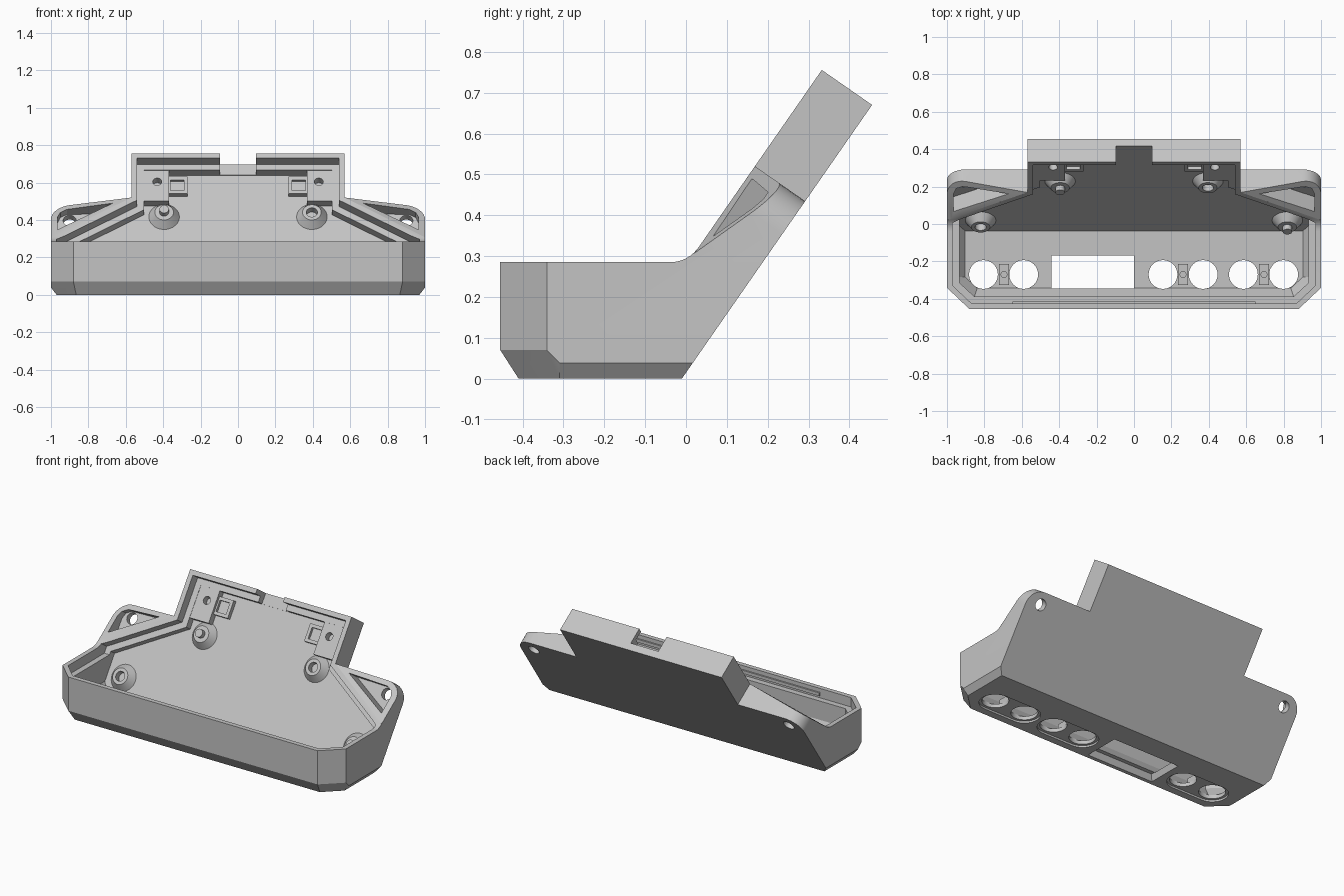
import bpy, bmesh, math
from mathutils import Vector

if "Cube" in bpy.data.objects:
    bpy.data.objects.remove(bpy.data.objects["Cube"])

grey = bpy.data.materials.new("light_grey_plastic")
grey.use_nodes = True
grey.diffuse_color = (0.55, 0.55, 0.55, 1)
grey.node_tree.nodes["Principled BSDF"].inputs["Base Color"].default_value = (0.55, 0.55, 0.55, 1)

# Leaning back panel frame: s runs up the panel, t is the height off its back
ANGLE = math.radians(55.2)
C, S = math.cos(ANGLE), math.sin(ANGLE)
THICK, RIM, TOP, SHOULDER = 0.15, 0.285, 0.816, 0.529
FOLD = -0.602                       # slope of the diagonal wall in x, s


def lean(s, t):
    return (-0.01 + C * s - S * t, S * s + C * t)


def panel(x, s, t):
    return Vector((x, *lean(s, t)))


def level(x, y, z):
    return Vector((x, y, z))


def sideways(y, z, x):
    return Vector((x, y, z))


def make(name, bm):
    bmesh.ops.recalc_face_normals(bm, faces=bm.faces)
    mesh = bpy.data.meshes.new(name)
    bm.to_mesh(mesh)
    bm.free()
    mesh.materials.append(grey)
    ob = bpy.data.objects.new(name, mesh)
    bpy.context.collection.objects.link(ob)
    return ob


def prism(name, loop, lo, hi, frame, end_loop=None):
    bm = bmesh.new()
    a = [bm.verts.new(frame(u, v, lo)) for u, v in loop]
    b = [bm.verts.new(frame(u, v, hi)) for u, v in end_loop or loop]
    bm.faces.new(a)
    bm.faces.new(b)
    for i in range(len(a)):
        j = (i + 1) % len(a)
        bm.faces.new((a[i], a[j], b[j], b[i]))
    return make(name, bm)


def hull(name, points):
    bm = bmesh.new()
    for p in points:
        bm.verts.new(p)
    bmesh.ops.convex_hull(bm, input=bm.verts)
    bmesh.ops.dissolve_limit(bm, angle_limit=0.01, verts=bm.verts, edges=bm.edges)
    return make(name, bm)


def combine(target, tool, op="DIFFERENCE"):
    mod = target.modifiers.new("cut", "BOOLEAN")
    mod.object, mod.operation, mod.solver = tool, op, "EXACT"
    bpy.context.view_layer.update()
    graph = bpy.context.evaluated_depsgraph_get()
    mesh = bpy.data.meshes.new_from_object(target.evaluated_get(graph))
    target.modifiers.clear()
    target.data = mesh
    bpy.data.objects.remove(tool)
    return target


def rect(x0, x1, v0, v1):
    return [(x0, v0), (x1, v0), (x1, v1), (x0, v1)]


def ring(x, v, r, n=32):
    return [(x + r * math.cos(math.tau * i / n), v + r * math.sin(math.tau * i / n)) for i in range(n)]


def mirrored(half):
    return half + [(-x, v) for x, v in reversed(half)]


def inner_outline(o):
    edge = lambda x: SHOULDER + FOLD * (x - 0.57) - o / 0.857
    return mirrored([(1 - o, -0.6), (1 - o, edge(1 - o)), (0.57 - o, edge(0.57 - o)), (0.57 - o, TOP - o)])


def tub(o, z0):
    # Block with chamfered front corners and bottom edges, inset by o
    k = 0.4 * o
    pts = []
    for m in (-1, 1):
        for x, y, z in ((1.001, 0.7, 0.04), (1.001, 0.7, 1.5), (0.97, 0.7, 0),
                        (1.001, -0.31 + k, 0.04), (0.97, -0.31 + k, 0)):
            pts.append((m * (x - o), y, z + z0))
        for z in (0.07, 1.5):
            pts += [(m * (1.001 - o), -0.34 + k, z + z0), (m * (0.88 - k), -0.455 + o, z + z0)]
        pts.append((m * (0.865 - k), -0.41 + o, z0))
    return hull("tub_cutter", pts)


# Outer shell: side profile trimmed by the panel outline and the tub block
q0, q1, q2 = Vector(lean(0.285, THICK)), Vector((0.003, RIM)), Vector((-0.04, RIM))
fillet = [tuple((1 - u) ** 2 * q0 + 2 * u * (1 - u) * q1 + u * u * q2) for u in (i / 6 for i in range(7))]
profile = [(-0.6, -0.16), lean(-0.2, 0), lean(0.9, 0), lean(0.9, THICK)] + fillet + [(-0.6, RIM)]
case = prism("case", profile, -1.2, 1.2, sideways)
corner = [(0.9 + 0.1 * math.cos(a), SHOULDER - 0.1 + 0.1 * math.sin(a))
          for a in (math.pi / 2 * i / 8 for i in range(9))]
outline = mirrored([(1, -0.6)] + corner + [(0.57, SHOULDER), (0.57, TOP)])
combine(case, prism("outline_cutter", outline, -0.2, 0.9, panel), "INTERSECT")
combine(case, tub(0, 0), "INTERSECT")

# Ears: tops fold down from the diagonal wall, pocket and screw hole inside
for m in (-1, 1):
    pts = []
    for x, s in ((0.572, 0.528), (1.02, 0.258), (1.02, 0.57), (0.572, 0.57)):
        drop = 0.42 * ((x - 0.57) * 0.516 + (s - SHOULDER) * 0.857)
        pts += [panel(m * x, s, THICK - drop), panel(m * x, s, 0.4)]
    combine(case, hull("ear_cutter", pts))
    pocket = [(0.965, 0.33), (0.965, 0.44), (0.95, 0.475), (0.915, 0.495), (0.67, 0.5)]
    combine(case, prism("pocket_cutter", [(m * x, s) for x, s in pocket], 0.04, 0.4, panel))
    combine(case, prism("ear_hole_cutter", ring(m * 0.9, 0.455, 0.035), -0.1, 0.2, panel))

# Cavity and the stepped rim for a lid
for o, floor, back, z0 in ((0.067, 0.035, 0.042, 0.035), (0.03, 0.225, 0.09, -0.3)):
    shape = [(-0.7, floor), lean((floor - C * back) / S, back), lean(1, back), lean(1, 0.8), (-0.7, 1.25)]
    cavity = prism("cavity_cutter", shape, -1.3, 1.3, sideways)
    combine(cavity, prism("outline_cutter", inner_outline(o), -0.2, 1, panel), "INTERSECT")
    combine(cavity, tub(o, z0), "INTERSECT")
    combine(case, cavity)

# Cable notch in the top wall
combine(case, prism("notch_cutter", rect(-0.097, 0.097, 0.74, 0.9), 0.046, 0.3, panel))

# Floor: paired round ports in shallow recesses, sensor blocks, display window
for a, b, mid in ((-0.805, -0.59, -0.695), (0.155, 0.37, 0.262), (0.585, 0.8, 0.695)):
    recess = [level(x, y, z) for c in (a, b) for x, y in ring(c, -0.27, 0.093) for z in (-0.05, 0.012)]
    combine(case, hull("recess_cutter", recess))
    for c in (a, b):
        combine(case, prism("port_cutter", ring(c, -0.27, 0.077), -0.1, 0.1, level))
    block = prism("sensor_block", rect(mid - 0.028, mid + 0.028, -0.325, -0.215), 0.03, 0.07, level)
    combine(block, prism("hole_cutter", ring(mid, -0.27, 0.016, 16), 0.045, 0.1, level))
combine(case, prism("window_cutter", rect(-0.46, 0.02, -0.39, -0.15), -0.01, 0.037, level,
                    rect(-0.44, 0, -0.37, -0.17)))

# Snap ridge inside the front rim
prism("snap_ridge", rect(-0.65, 0.65, -0.435, -0.415), 0.24, 0.26, level)

# Conical standoffs, two with locating pins
for x, s, pin in ((-0.395, 0.478, True), (0.395, 0.478, False), (-0.82, 0.11, False), (0.82, 0.11, True)):
    post = prism("standoff", ring(x, s, 0.087), 0.035, 0.085, panel, ring(x, s, 0.05))
    if pin:
        prism("locating_pin", ring(x, s, 0.025, 20), 0.05, 0.115, panel)
    else:
        combine(post, prism("hole_cutter", ring(x, s, 0.03, 20), 0.045, 0.2, panel))

# Screw tabs and small clip boxes near the top
for m in (-1, 1):
    tab = prism("screw_tab", rect(m * 0.37, m * 0.51, 0.55, 0.765), 0.035, 0.088, panel)
    combine(tab, prism("hole_cutter", ring(m * 0.432, 0.675, 0.024, 20), 0.045, 0.2, panel))
    clip = prism("clip_box", rect(m * 0.27, m * 0.372, 0.61, 0.72), 0.035, 0.07, panel)
    combine(clip, prism("clip_cutter", rect(m * 0.29, m * 0.36, 0.63, 0.7), 0.052, 0.2, panel))

# Smooth the round parts, keep the edges sharp
for ob in bpy.context.scene.objects:
    ob.select_set(ob.type == "MESH")
bpy.context.view_layer.objects.active = case
bpy.ops.object.shade_smooth_by_angle(angle=math.radians(25))
